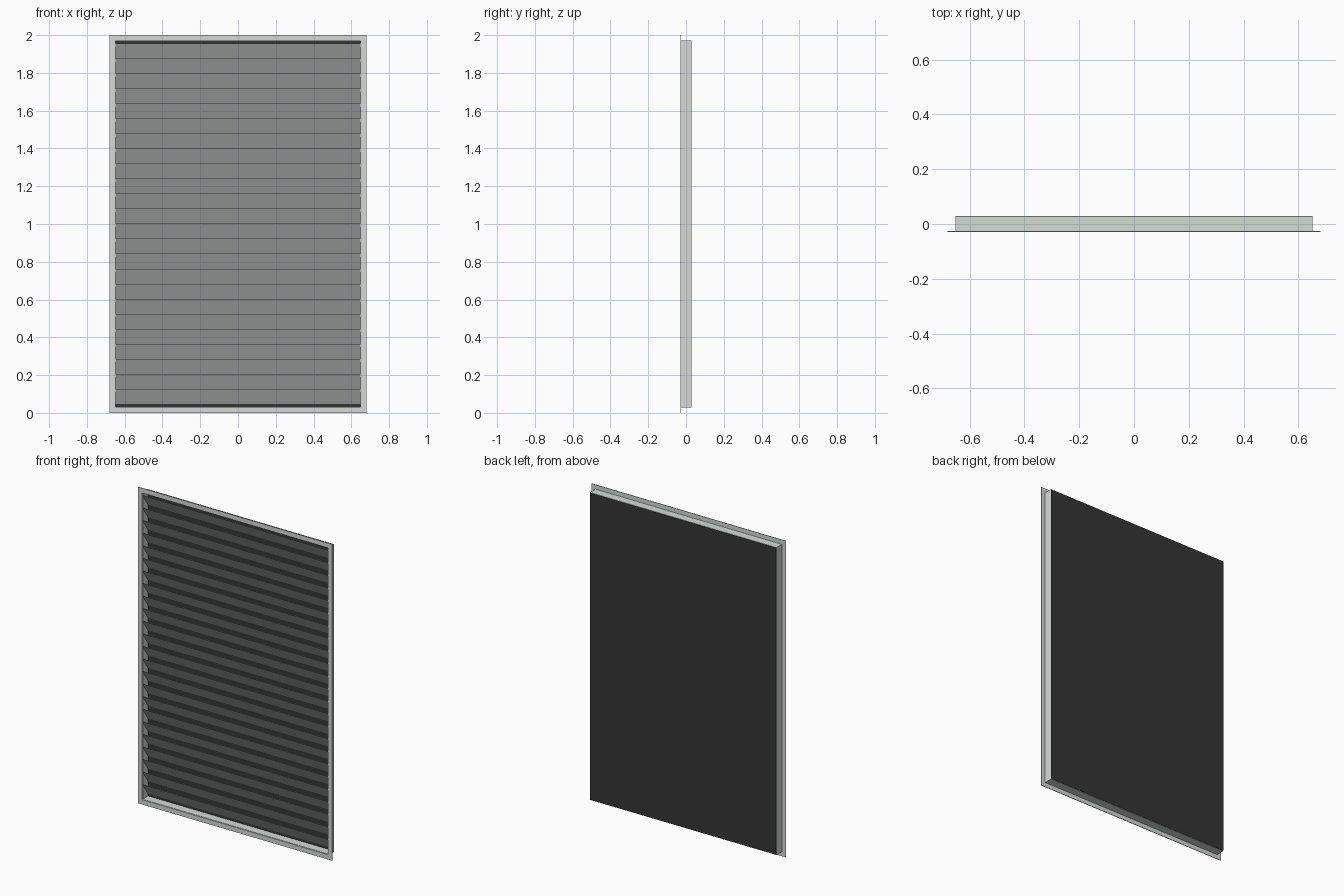
import bpy
import bmesh

W, H = 1.36, 2.0          # outer flange size
BORDER = 0.03             # flange width
FRONT, BACK = -0.03, 0.03
FLANGE = 0.004            # flange thickness
WALL = 0.004              # sheet thickness of the duct
PANEL = 0.002             # back panel thickness
SLATS, PITCH, BLADE = 24, 0.0795, 0.003

cube = bpy.data.objects.get("Cube")
if cube:
    bpy.data.objects.remove(cube, do_unlink=True)


def material(name, rgb):
    mat = bpy.data.materials.new(name)
    mat.use_nodes = True
    color = (*rgb, 1)
    mat.diffuse_color = color
    mat.node_tree.nodes["Principled BSDF"].inputs["Base Color"].default_value = color
    return mat


def finish(name, bm, mat):
    bmesh.ops.recalc_face_normals(bm, faces=bm.faces)
    mesh = bpy.data.meshes.new(name)
    bm.to_mesh(mesh)
    bm.free()
    mesh.materials.append(mat)
    obj = bpy.data.objects.new(name, mesh)
    bpy.context.collection.objects.link(obj)


def ring(name, half_w, low, high, inset, y0, y1, mat):
    """Rectangular frame with an open middle, running from y0 to y1."""
    bm = bmesh.new()
    loops = []
    for y, d in ((y0, 0), (y0, inset), (y1, inset), (y1, 0)):
        x, a, b = half_w - d, low + d, high - d
        loops.append([bm.verts.new(p) for p in
                      ((-x, y, a), (x, y, a), (x, y, b), (-x, y, b))])
    for i in range(4):
        p, q = loops[i], loops[(i + 1) % 4]
        for j in range(4):
            k = (j + 1) % 4
            bm.faces.new((p[j], p[k], q[k], q[j]))
    finish(name, bm, mat)


def extrude_x(name, profile, half_w, mat):
    """Closed (y, z) profile extruded along x."""
    bm = bmesh.new()
    left = [bm.verts.new((-half_w, y, z)) for y, z in profile]
    right = [bm.verts.new((half_w, y, z)) for y, z in profile]
    bm.faces.new(left)
    bm.faces.new(right)
    for i in range(len(profile)):
        j = (i + 1) % len(profile)
        bm.faces.new((left[i], left[j], right[j], right[i]))
    finish(name, bm, mat)


metal = material("light grey metal", (0.68, 0.70, 0.685))
charcoal = material("charcoal backing", (0.035, 0.035, 0.035))

# Thin front flange and the duct behind it
duct_half = W / 2 - BORDER + WALL / 2
panel_y = BACK - PANEL
ring("front_flange", W / 2, 0, H, BORDER, FRONT, FRONT + FLANGE, metal)
ring("duct_walls", duct_half, BORDER - WALL / 2, H - BORDER + WALL / 2, WALL,
     FRONT + FLANGE, panel_y, metal)

# Closed back panel
extrude_x("back_panel",
          [(panel_y, BORDER), (BACK, BORDER),
           (BACK, H - BORDER), (panel_y, H - BORDER)],
          duct_half, charcoal)

# Slats rising from the back panel towards the front
for n in range(SLATS):
    z = 0.0475 + n * PITCH
    top = z + PITCH
    extrude_x(f"slat_{n + 1}",
              [(FRONT, top), (FRONT + BLADE, top),
               (panel_y, z), (panel_y - BLADE, z)],
              duct_half - WALL, metal)
